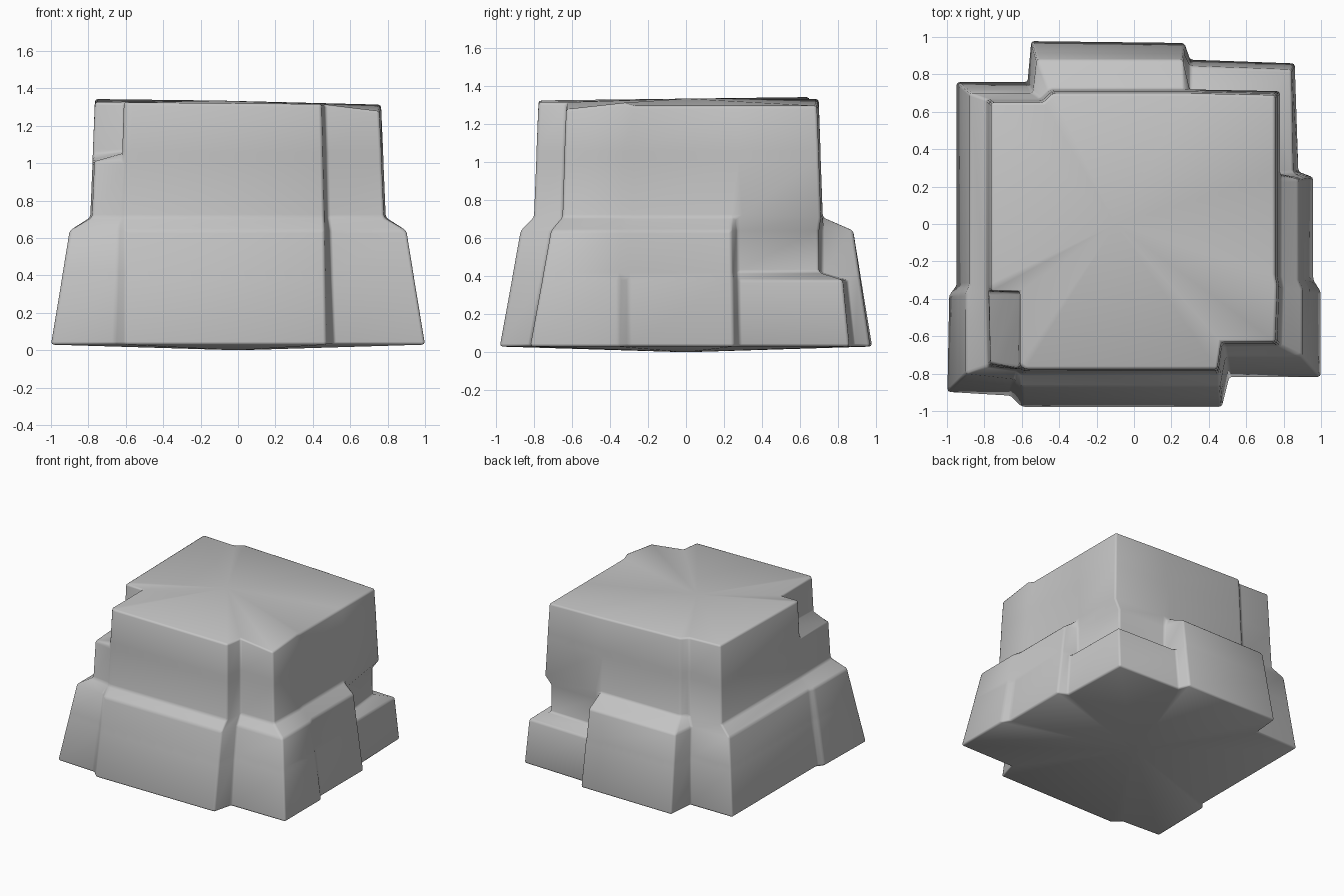
import bpy, bmesh

default = bpy.data.objects.get("Cube")
if default:
    bpy.data.objects.remove(default, do_unlink=True)

# Stepped outlines, counterclockwise from the front corner at -x
FOOT = [(-1, -.9), (-.66, -.92), (-.6, -.98), (.47, -.98), (.51, -.82), (1, -.82),
        (1, -.36), (.96, -.3), (.96, .25), (.88, .28), (.86, .86), (.3, .88),
        (.27, .97), (-.55, .98), (-.57, .76), (-.95, .76), (-.95, -.33), (-.99, -.38)]
LEDGE = [(-.9, -.8), (-.64, -.83), (-.6, -.87), (.46, -.87), (.49, -.71), (.9, -.71),
         (.9, -.35), (.88, -.3), (.88, .24), (.83, .27), (.83, .8), (.3, .82),
         (.26, .88), (-.52, .88), (-.54, .7), (-.88, .7), (-.88, -.33), (-.9, -.37)]
BLOCK = [(-.78, -.76), (-.63, -.78), (-.6, -.8), (.46, -.8), (.48, -.65), (.78, -.65),
         (.79, -.34), (.78, -.28), (.78, .24), (.78, .28), (.78, .71), (.3, .72),
         (.26, .72), (-.45, .72), (-.5, .67), (-.79, .67), (-.79, -.33), (-.79, -.37)]
CROWN = [(x * .968, y * .97) for x, y in BLOCK]


def blend(a, b, t):
    return [(p[0] + (q[0] - p[0]) * t, p[1] + (q[1] - p[1]) * t) for p, q in zip(a, b)]


def moved(outline, changes):
    return [changes.get(i, p) for i, p in enumerate(outline)]


def crown_height(x, y):
    if x > .47 and y < -.5:
        return 1.28
    return 1.32 - .03 * x * (1 if y > -.32 else .3)


# Undercut at one back corner, missing chunk at one upper front corner
undercut = {9: (.77, .27), 10: (.73, .7), 11: (.3, .71)}
chunk = {0: (-.61, -.36)}
levels = [
    (FOOT, .03),
    (blend(FOOT, LEDGE, .58), .38),
    (moved(blend(FOOT, LEDGE, .64), undercut), .42),
    (moved(LEDGE, undercut), .64),
    (BLOCK, .71),
    (blend(BLOCK, CROWN, .5), 1.01),
    (moved(blend(BLOCK, CROWN, .55), chunk), 1.06),
    (moved(CROWN, chunk), None),
]

# Loft the levels into one closed boulder
bm = bmesh.new()
rings = []
for outline, z in levels:
    rings.append([bm.verts.new((x, y, crown_height(x, y) if z is None else z))
                  for x, y in outline])
count = len(FOOT)
for low, high in zip(rings, rings[1:]):
    for i in range(count):
        j = (i + 1) % count
        bm.faces.new((low[i], low[j], high[j], high[i]))
base = bm.verts.new((0, 0, 0))
peak = bm.verts.new((-.1, 0, 1.335))
for i in range(count):
    j = (i + 1) % count
    bm.faces.new((rings[0][j], rings[0][i], base))
    bm.faces.new((rings[-1][i], rings[-1][j], peak))
bmesh.ops.recalc_face_normals(bm, faces=bm.faces)
mesh = bpy.data.meshes.new("boulder")
bm.to_mesh(mesh)
bm.free()
boulder = bpy.data.objects.new("boulder", mesh)
bpy.context.collection.objects.link(boulder)

# Plain grey stone
stone = bpy.data.materials.new("grey_stone")
stone.use_nodes = True
grey = (.55, .55, .55, 1)
stone.diffuse_color = grey
stone.node_tree.nodes["Principled BSDF"].inputs["Base Color"].default_value = grey
mesh.materials.append(stone)

# Worn edges and soft shading
bevel = boulder.modifiers.new("worn_edges", "BEVEL")
bevel.width = .015
bevel.segments = 2
bevel.limit_method = "ANGLE"
bevel.angle_limit = .5
for face in mesh.polygons:
    face.use_smooth = True
